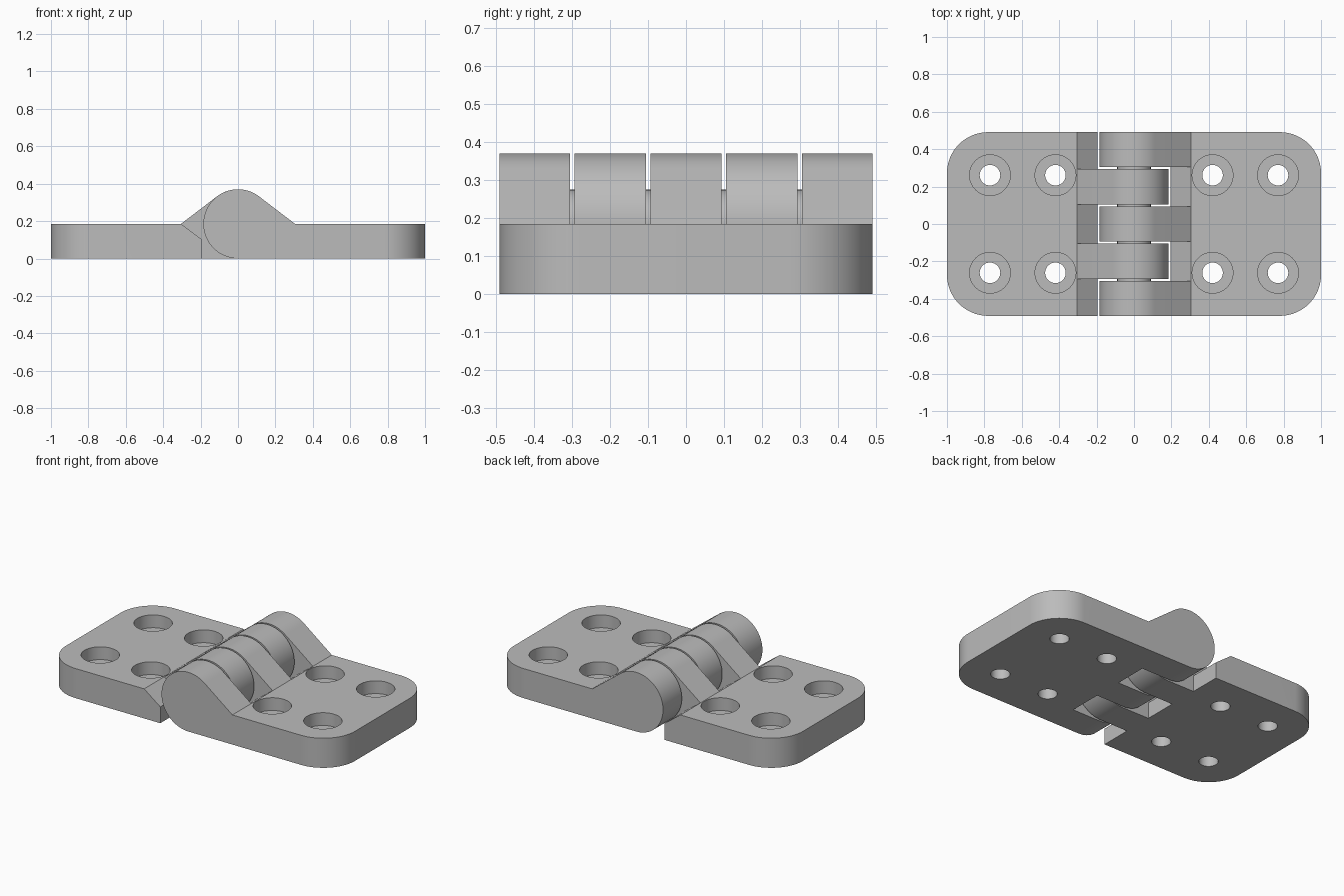
import bpy, bmesh, math

if "Cube" in bpy.data.objects:
    bpy.data.objects.remove(bpy.data.objects["Cube"], do_unlink=True)

HALF = 0.491      # half of the hinge width
R = 0.185         # barrel radius, also plate thickness
SLOPE_X = 0.305   # where the knuckle ramp meets the plate
CORNER = 0.22     # plate corner radius

grey = bpy.data.materials.new("hinge grey")
grey.use_nodes = True
grey.diffuse_color = (0.5, 0.5, 0.5, 1)
grey.node_tree.nodes["Principled BSDF"].inputs["Base Color"].default_value = (0.5, 0.5, 0.5, 1)


def arc(cx, cy, r, start, end, steps):
    angles = [math.radians(start + (end - start) * i / steps) for i in range(steps + 1)]
    return [(cx + r * math.cos(a), cy + r * math.sin(a)) for a in angles]


def prisms(name, solids, axis, side=1):
    """Extrude (outline, low, high) solids along y or z; side mirrors in x."""
    bm = bmesh.new()
    for outline, low, high in solids:
        rings = []
        for t in (low, high):
            rings.append([bm.verts.new((side * u, t, v) if axis == "y" else (side * u, v, t))
                          for u, v in outline])
        bm.faces.new(rings[0])
        bm.faces.new(rings[1])
        n = len(outline)
        for i in range(n):
            j = (i + 1) % n
            bm.faces.new((rings[0][i], rings[0][j], rings[1][j], rings[1][i]))
    bmesh.ops.recalc_face_normals(bm, faces=bm.faces)
    mesh = bpy.data.meshes.new(name)
    bm.to_mesh(mesh)
    bm.free()
    mesh.materials.append(grey)
    obj = bpy.data.objects.new(name, mesh)
    bpy.context.collection.objects.link(obj)
    return obj


def activate(obj):
    bpy.ops.object.select_all(action="DESELECT")
    obj.select_set(True)
    bpy.context.view_layer.objects.active = obj


def carve(obj, cutter, operation="DIFFERENCE"):
    cutter.hide_render = True
    mod = obj.modifiers.new("carve", "BOOLEAN")
    mod.operation, mod.solver, mod.object = operation, "EXACT", cutter
    activate(obj)
    bpy.ops.object.modifier_apply(modifier=mod.name)
    bpy.data.objects.remove(cutter, do_unlink=True)


def smooth(obj):
    activate(obj)
    bpy.ops.object.shade_smooth_by_angle(angle=math.radians(25))


def leaf(name, side, notches):
    # Side profile: barrel, tangent ramp and flat plate
    tangent = math.degrees(math.acos(R / SLOPE_X))
    profile = arc(0, R, R, 270, tangent, 56) + [(SLOPE_X, R), (1.2, R), (1.2, 0)]
    obj = prisms(name, [(profile, -HALF, HALF)], "y", side)

    # Rounded outer corners
    cx, cy = 1 - CORNER, HALF - CORNER
    outline = ([(-0.4, -0.6), (0.5, -0.6), (0.5, -HALF)] + arc(cx, -cy, CORNER, -90, 0, 20)
               + arc(cx, cy, CORNER, 0, 90, 20) + [(0.5, HALF), (0.5, 0.6), (-0.4, 0.6)])
    carve(obj, prisms("corner_cutter", [(outline, -0.1, 0.6)], "z", side), "INTERSECT")

    # Clearance notches with a sloping back for the other leaf's knuckles
    low_x, low_z = 0.194, 0.102
    grade = (R - low_z) / (SLOPE_X - low_x)
    notch = [(-0.4, -0.1), (low_x, -0.1), (low_x, low_z),
             (0.5, low_z + grade * (0.5 - low_x)), (0.5, 0.6), (-0.4, 0.6)]
    carve(obj, prisms("notch_cutter", [(notch, a, b) for a, b in notches], "y", side))

    # Counterbored screw holes
    spots = [(x, y) for x in (0.42, 0.77) for y in (-0.261, 0.261)]
    for radius, floor in ((0.109, R - 0.08), (0.055, -0.1)):
        holes = [(arc(x, y, radius, 0, 352.5, 47), floor, 0.4) for x, y in spots]
        carve(obj, prisms("hole_cutter", holes, "z", side))
    smooth(obj)


# Leaf with three knuckles, and leaf with two
leaf("left_leaf", 1, [(0.094, 0.305), (-0.305, -0.094)])
leaf("right_leaf", -1, [(-0.105, 0.105), (0.293, 0.7), (-0.7, -0.293)])

# Pin showing in the gaps between knuckles
smooth(prisms("hinge_pin", [(arc(0, R, 0.09, 0, 352.5, 47), -0.4, 0.4)], "y"))
